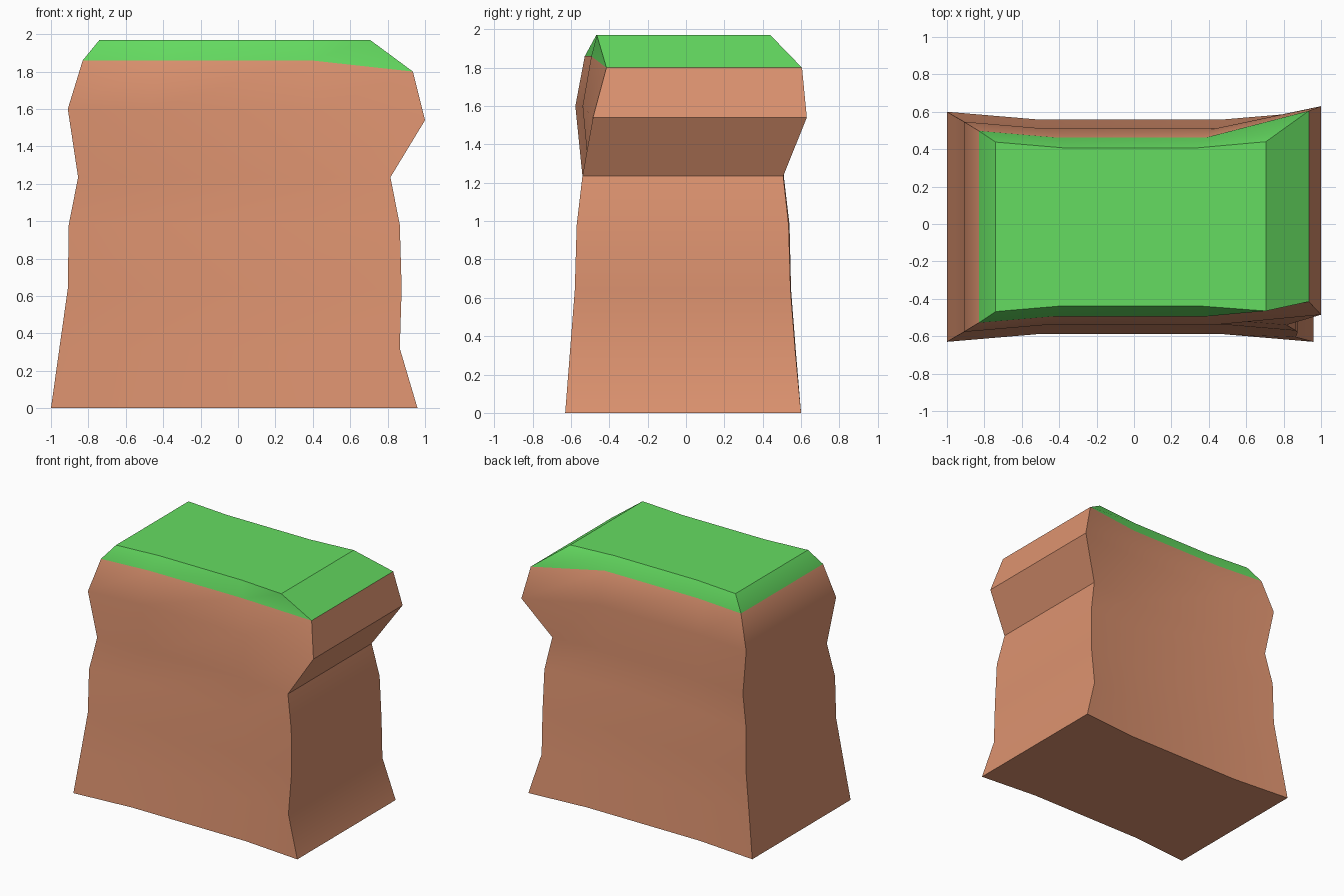
import bpy, bmesh, math

if "Cube" in bpy.data.objects:
    bpy.data.objects.remove(bpy.data.objects["Cube"])

def material(name, rgb):
    m = bpy.data.materials.new(name)
    m.diffuse_color = (*rgb, 1)
    m.use_nodes = True
    m.node_tree.nodes["Principled BSDF"].inputs["Base Color"].default_value = m.diffuse_color
    return m

# Cliff layers: left x, left z, left half depth, right x, right z, right front y, right back y
LAYERS = [
    (-1.00, 0.00, 0.615, 0.96, 0.00, -0.63, 0.60),
    (-0.955, 0.32, 0.588, 0.865, 0.32, -0.605, 0.57),
    (-0.91, 0.64, 0.563, 0.875, 0.64, -0.58, 0.545),
    (-0.905, 0.98, 0.555, 0.865, 0.98, -0.57, 0.535),
    (-0.855, 1.235, 0.525, 0.815, 1.235, -0.54, 0.507),
    (-0.91, 1.60, 0.562, 1.00, 1.54, -0.485, 0.63),
    (-0.83, 1.86, 0.513, 0.935, 1.80, -0.415, 0.605),
    (-0.74, 1.97, 0.453, 0.705, 1.97, -0.465, 0.44),
]
CX, CY = -0.02, -0.015

bm = bmesh.new()
rings = []
for lx, lz, h, rx, rz, rf, rb in LAYERS:
    mx, my = 0.505 * (CX - lx), 0.933 * h   # front and back bow inward in the middle
    pts = [(lx, CY - h, lz), (CX - mx, CY - my, lz), (CX + mx, CY - my, lz), (rx, rf, rz),
           (rx, rb, rz), (CX + mx, CY + my, lz), (CX - mx, CY + my, lz), (lx, CY + h, lz)]
    rings.append([bm.verts.new(p) for p in pts])

# Rock walls, with the last band as grass
for k, (a, b) in enumerate(zip(rings, rings[1:])):
    for i in range(8):
        j = (i + 1) % 8
        f = bm.faces.new((a[i], a[j], b[j], b[i]))
        f.material_index = 1 if k == len(rings) - 2 else 0

# Base and grassy top, in strips
for ring, mat in ((rings[0], 0), (rings[-1], 1)):
    for i in range(3):
        q = (ring[i], ring[i + 1], ring[6 - i], ring[7 - i])
        bm.faces.new(q).material_index = mat
bmesh.ops.recalc_face_normals(bm, faces=bm.faces)

mesh = bpy.data.meshes.new("cliff_block")
bm.to_mesh(mesh)
bm.free()
mesh.materials.append(material("earth brown", (0.72, 0.29, 0.16)))
mesh.materials.append(material("grass green", (0.13, 0.72, 0.12)))
cliff = bpy.data.objects.new("cliff_block", mesh)
bpy.context.collection.objects.link(cliff)

# Soft layers, crisp corners
bpy.context.view_layer.objects.active = cliff
cliff.select_set(True)
bpy.ops.object.shade_smooth_by_angle(angle=math.radians(30))
